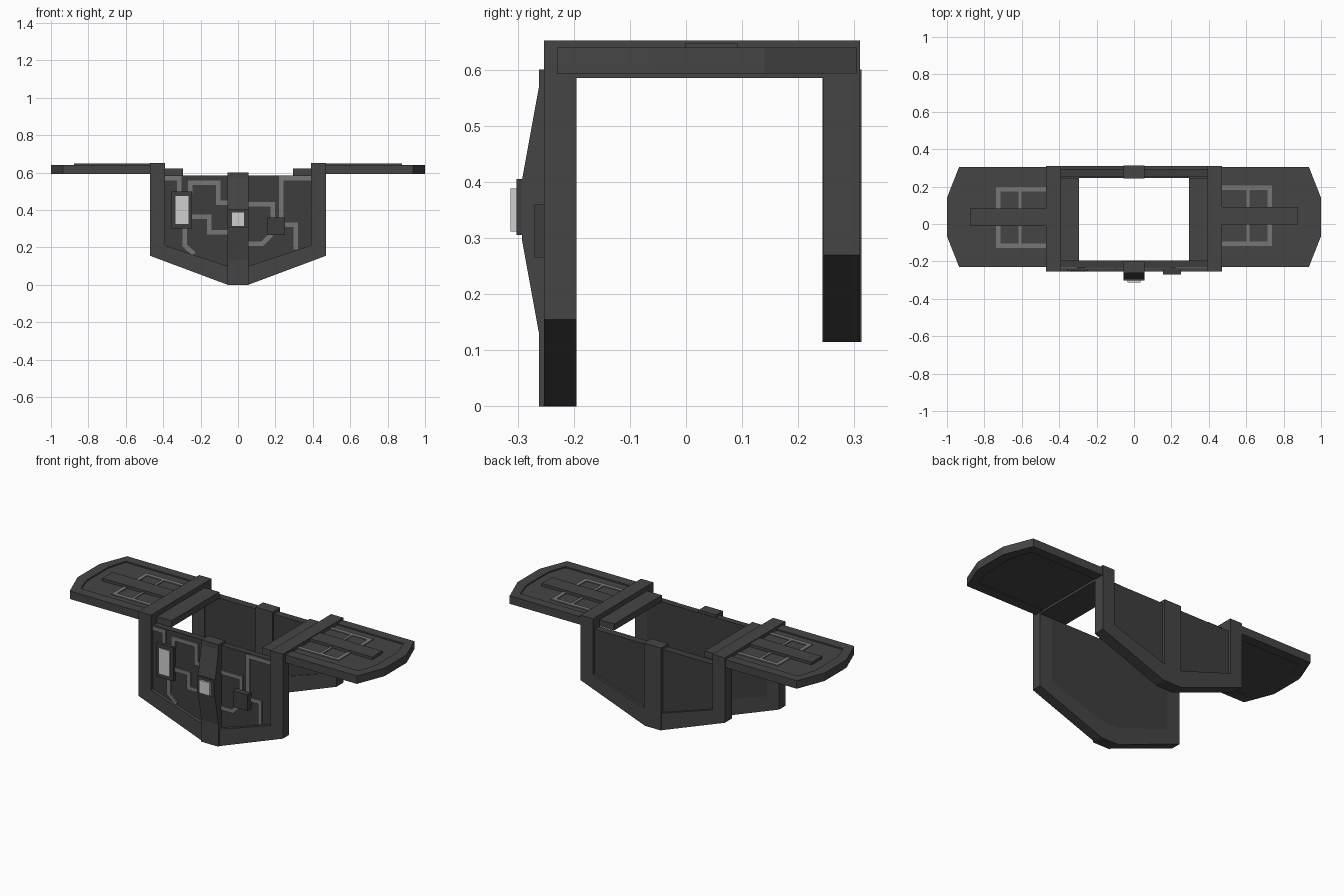
import bpy, bmesh
from mathutils import Vector

cube = bpy.data.objects.get("Cube")
if cube:
    bpy.data.objects.remove(cube, do_unlink=True)


def material(name, v):
    m = bpy.data.materials.new(name)
    m.use_nodes = True
    col = (v, v, v, 1)
    m.diffuse_color = col
    m.node_tree.nodes["Principled BSDF"].inputs["Base Color"].default_value = col
    return m


BODY = material("charcoal", 0.06)
PANEL = material("dark charcoal", 0.048)
TRACE = material("mid grey", 0.18)
LIGHT = material("pale grey", 0.62)


def prism(name, outline, lo, hi, axis, mat):
    """Extrude a 2D outline between lo and hi along the axis."""
    def place(a, b, d):
        return {"x": (d, a, b), "y": (a, d, b), "z": (a, b, d)}[axis]
    bm = bmesh.new()
    low = [bm.verts.new(place(a, b, lo)) for a, b in outline]
    high = [bm.verts.new(place(a, b, hi)) for a, b in outline]
    bm.faces.new(low)
    bm.faces.new(high)
    n = len(outline)
    for i in range(n):
        j = (i + 1) % n
        bm.faces.new((low[i], low[j], high[j], high[i]))
    bmesh.ops.recalc_face_normals(bm, faces=bm.faces)
    me = bpy.data.meshes.new(name)
    bm.to_mesh(me)
    bm.free()
    me.materials.append(mat)
    ob = bpy.data.objects.new(name, me)
    bpy.context.collection.objects.link(ob)
    return ob


def box(name, x, y, z, mat):
    x = sorted(x)
    rect = [(x[0], y[0]), (x[1], y[0]), (x[1], y[1]), (x[0], y[1])]
    return prism(name, rect, z[0], z[1], "z", mat)


def ribbon(name, path, lo, hi, axis, width=0.024):
    """Flat mitred strip that follows a path."""
    pts = [Vector(p) for p in path]
    left, right = [], []
    for i, p in enumerate(pts):
        a = (p - pts[i - 1]).normalized() if i else (pts[1] - p).normalized()
        b = (pts[i + 1] - p).normalized() if i < len(pts) - 1 else a
        na, nb = Vector((-a.y, a.x)), Vector((-b.y, b.x))
        off = (na + nb) * (width / 2 / (1 + na.dot(nb)))
        left.append(p + off)
        right.append(p - off)
    return prism(name, left + right[::-1], lo, hi, axis, TRACE)


def mirrored(half):
    return half + [(-x, z) for x, z in reversed(half)]


# Front and back plates: a V-bottomed frame round a recessed panel
def plate(name, dz, frame_y, panel_y):
    outer = mirrored([(0.47, 0.585), (0.47, 0.155 + dz), (0.055, dz)])
    inner = mirrored([(0.39, 0.585), (0.39, 0.21 + dz), (0.055, 0.10 + dz)])
    prism(name + "_frame", outer + inner[::-1], *frame_y, "y", BODY)
    prism(name + "_panel", inner, *panel_y, "y", PANEL)


plate("front", 0.0, (-0.253, -0.195), (-0.232, -0.195))
plate("back", 0.115, (0.245, 0.31), (0.25, 0.295))

# Centre spines
spine = [(-0.198, 0), (-0.262, 0), (-0.262, 0.13), (-0.292, 0.295),
         (-0.292, 0.405), (-0.262, 0.57), (-0.262, 0.6), (-0.198, 0.6)]
prism("front_spine", spine, -0.056, 0.056, "x", BODY)
box("back_spine", (-0.056, 0.056), (0.243, 0.313), (0.115, 0.6), BODY)

# Front lamps and module
box("centre_lamp_mount", (-0.056, 0.056), (-0.302, -0.28), (0.305, 0.405), PANEL)
box("centre_lamp", (-0.035, 0.035), (-0.313, -0.29), (0.312, 0.388), LIGHT)
box("side_lamp_mount", (-0.355, -0.245), (-0.252, -0.225), (0.3, 0.5), PANEL)
box("side_lamp", (-0.335, -0.265), (-0.257, -0.24), (0.325, 0.475), LIGHT)
box("side_module", (0.155, 0.25), (-0.27, -0.225), (0.265, 0.36), PANEL)

# Raised tracks on the front panel
tracks = [
    [(-0.39, 0.57), (-0.315, 0.57), (-0.315, 0.49)],
    [(-0.255, 0.49), (-0.255, 0.545), (-0.105, 0.545), (-0.105, 0.438), (-0.05, 0.438)],
    [(-0.25, 0.365), (-0.155, 0.365), (-0.155, 0.28), (-0.05, 0.28)],
    [(-0.285, 0.31), (-0.285, 0.21), (-0.235, 0.165)],
    [(0.05, 0.43), (0.185, 0.43), (0.185, 0.35)],
    [(0.39, 0.57), (0.23, 0.57), (0.23, 0.35)],
    [(0.24, 0.32), (0.31, 0.32), (0.31, 0.19)],
    [(0.05, 0.22), (0.13, 0.22), (0.18, 0.27)],
]
for path in tracks:
    ribbon("front_track", path, -0.24, -0.23, "y")

# Shoulders, one per side
rim = [(0.47, -0.23), (0.935, -0.23), (1, -0.065), (1, 0.14), (0.935, 0.305), (0.47, 0.305)]
well = [(0.47, -0.17), (0.905, -0.17), (0.94, -0.065), (0.94, 0.14), (0.905, 0.25), (0.47, 0.25)]
for side, s in (("left", 1), ("right", -1)):
    def flip(pts):
        return [(s * x, y) for x, y in pts]

    box(side + "_shoulder_bar", (s * 0.39, s * 0.47), (-0.253, 0.31), (0.585, 0.652), BODY)
    box(side + "_inner_strap", (s * 0.295, s * 0.39), (-0.197, 0.247), (0.585, 0.623), BODY)

    # Wing with a rim, a sunken top and a ridge
    prism(side + "_wing_rim", flip(rim + well[::-1]), 0.593, 0.64, "z", BODY)
    prism(side + "_wing_panel", flip(well), 0.598, 0.632, "z", BODY)
    mid = 0.045 if s > 0 else 0.035
    box(side + "_wing_ridge", (s * 0.47, s * 0.876), (mid - 0.047, mid + 0.047),
        (0.62, 0.648), BODY)

    # Tracks either side of the ridge
    for t in (1, -1):
        far = mid + t * 0.15
        near = mid + t * 0.04
        ribbon(side + "_wing_track", flip([(0.47, far), (0.725, far), (0.725, near)]),
               0.628, 0.637, "z")
        ribbon(side + "_wing_branch", flip([(0.61, far - t * 0.012), (0.61, near)]),
               0.628, 0.637, "z", 0.016)
